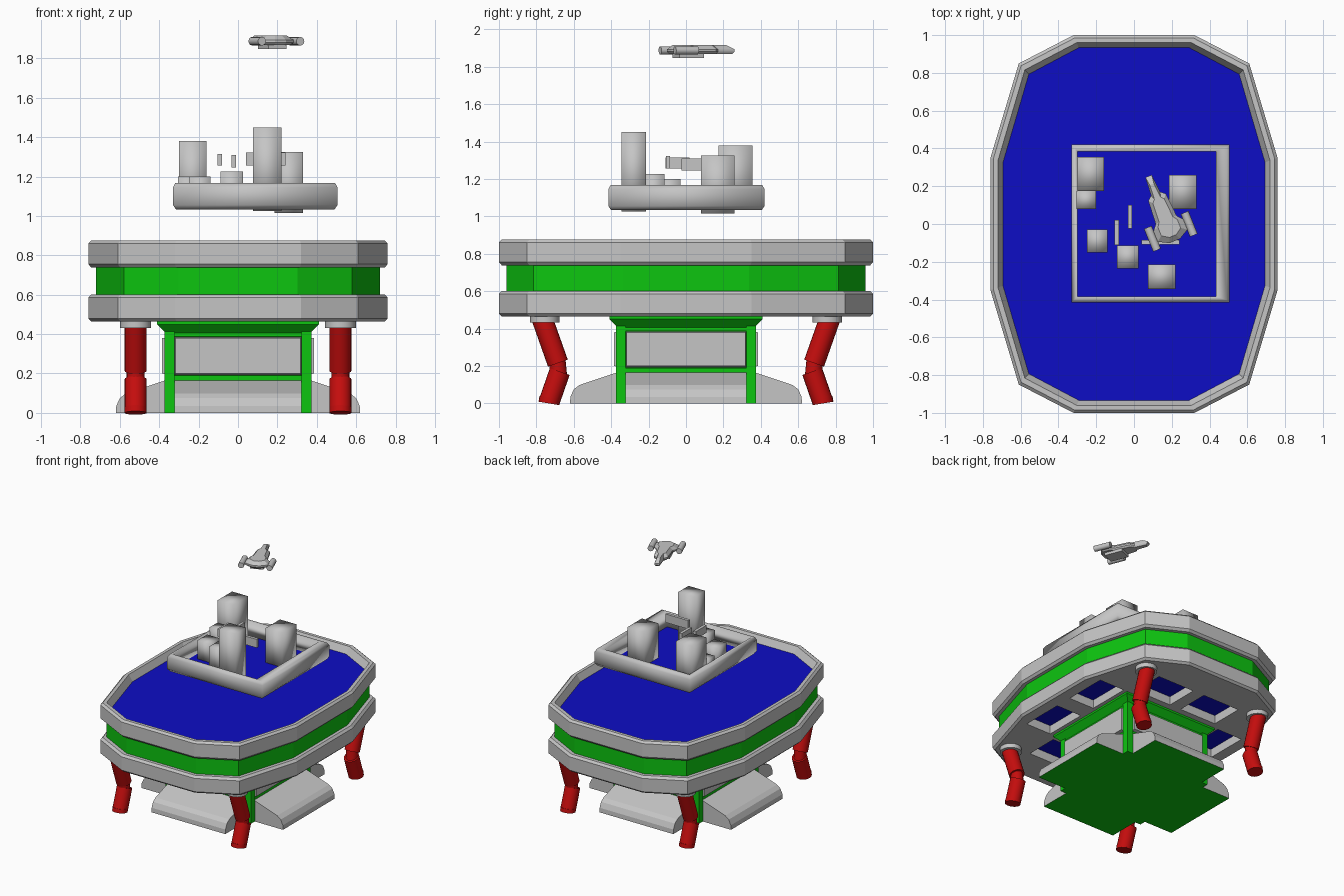
import bpy
import bmesh
from math import radians
from mathutils import Matrix, Vector

cube = bpy.data.objects.get("Cube")
if cube:
    bpy.data.objects.remove(cube, do_unlink=True)


def material(name, colour):
    m = bpy.data.materials.new(name)
    m.use_nodes = True
    m.diffuse_color = (*colour, 1)
    m.node_tree.nodes["Principled BSDF"].inputs["Base Color"].default_value = (*colour, 1)
    return m


GREY = material("light grey", (0.56, 0.56, 0.56))
GREEN = material("green", (0.004, 0.56, 0.005))
BLUE = material("blue", (0.004, 0.004, 0.56))
RED = material("red", (0.56, 0.004, 0.004))


def finish(name, bm, mat, smooth=False):
    bmesh.ops.recalc_face_normals(bm, faces=bm.faces)
    for f in bm.faces:
        f.smooth = smooth
    mesh = bpy.data.meshes.new(name)
    bm.to_mesh(mesh)
    bm.free()
    mesh.materials.append(mat)
    ob = bpy.data.objects.new(name, mesh)
    bpy.context.collection.objects.link(ob)
    return ob


def loft(name, loops, mat, smooth=False, ring=False):
    """Skin a stack of point loops, capped at the ends or closed into a ring."""
    bm = bmesh.new()
    rows = [[bm.verts.new(p) for p in loop] for loop in loops]
    pairs = list(zip(rows, rows[1:]))
    if ring:
        pairs.append((rows[-1], rows[0]))
    else:
        bm.faces.new(rows[0])
        bm.faces.new(rows[-1])
    n = len(rows[0])
    for a, b in pairs:
        for i in range(n):
            j = (i + 1) % n
            bm.faces.new((a[i], a[j], b[j], b[i]))
    return finish(name, bm, mat, smooth)


def rect(x0, x1, y0, y1, z):
    return [(x0, y0, z), (x1, y0, z), (x1, y1, z), (x0, y1, z)]


def box(name, x0, x1, y0, y1, z0, z1, mat, smooth=False):
    return loft(name, [rect(x0, x1, y0, y1, z0), rect(x0, x1, y0, y1, z1)], mat, smooth)


def rod(name, a, b, r, mat, sides=20):
    a, b = Vector(a), Vector(b)
    bm = bmesh.new()
    bmesh.ops.create_cone(bm, cap_ends=True, segments=sides, radius1=r, radius2=r,
                          depth=(b - a).length)
    turn = (b - a).to_track_quat("Z", "Y").to_matrix().to_4x4()
    bm.transform(Matrix.Translation((a + b) / 2) @ turn)
    ob = finish(name, bm, mat)
    for f in ob.data.polygons:
        f.use_smooth = len(f.vertices) == 4
    return ob


def outline(inset, z):
    """Twelve-sided platform outline."""
    sx, sy = (0.76 - inset) / 0.76, 1 - inset
    quarter = [(0.76, 0.35), (0.61, 0.85), (0.32, 1.0)]
    pts = quarter + [(-x, y) for x, y in reversed(quarter)]
    pts += [(-x, -y) for x, y in pts]
    return [(x * sx, y * sy, z) for x, y in pts]


# Platform: lower hull, green band, upper rim and deck
hull = loft("lower_hull", [outline(i, z) for i, z in
            [(0.015, 0.465), (0, 0.48), (0, 0.585), (0.015, 0.602)]], GREY)
loft("hull_band", [outline(0.04, 0.6), outline(0.04, 0.745)], GREEN)
loft("upper_rim", [outline(i, z) for i, z in
     [(0.015, 0.738), (0, 0.755), (0, 0.86), (0.015, 0.875), (0.04, 0.875), (0.07, 0.815)]], GREY)
loft("deck", [outline(0.068, 0.812), outline(0.066, 0.822)], BLUE)

# Recessed blue bays in the underside
cutter_bm = bmesh.new()
for sx in (-1, 1):
    for sy in (-1, 1):
        for cx, cy, wx, wy in [(0.55, 0.24, 0.22, 0.34), (0.21, 0.59, 0.32, 0.26)]:
            x, y = cx * sx, cy * sy
            size = Matrix.Diagonal((wx, wy, 0.16, 1))
            bmesh.ops.create_cube(cutter_bm, size=1, matrix=Matrix.Translation((x, y, 0.46)) @ size)
            box("bay_panel", x - wx / 2, x + wx / 2, y - wy / 2, y + wy / 2, 0.532, 0.541, BLUE)
cutter = finish("bay_cutter", cutter_bm, GREY)
cutter.hide_render = True
cutter.hide_viewport = True
cutter.display_type = "WIRE"
cut = hull.modifiers.new("bays", "BOOLEAN")
cut.operation = "DIFFERENCE"
cut.solver = "EXACT"
cut.object = cutter

# Bent legs with a cap, two segments and a knee
for sx in (-1, 1):
    for sy in (-1, 1):
        def at(y, z):
            return (0.52 * sx, y * sy, z)
        rod("leg_cap", at(0.755, 0.432), at(0.755, 0.47), 0.078, GREY)
        rod("upper_leg", at(0.768, 0.45), at(0.685, 0.215), 0.056, RED)
        rod("knee", at(0.69, 0.24), at(0.68, 0.14), 0.045, RED)
        rod("lower_leg", at(0.675, 0.17), at(0.73, 0.012), 0.056, RED)
        rod("foot", at(0.728, 0.03), at(0.733, 0.0), 0.056, RED)

# Pedestal: core, corner posts, rails and flared head
box("pedestal_core", -0.345, 0.345, -0.345, 0.345, 0, 0.46, GREEN)
for sx in (-1, 1):
    for sy in (-1, 1):
        x, y = 0.348 * sx, 0.348 * sy
        box("corner_post", x - 0.025, x + 0.025, y - 0.025, y + 0.025, 0, 0.42, GREEN)
for z in (0.165, 0.388):
    box("pedestal_rail", -0.365, 0.365, -0.365, 0.365, z, z + 0.025, GREEN)
loft("pedestal_head", [rect(-r, r, -r, r, z) for r, z in
     [(0.365, 0.405), (0.41, 0.45), (0.41, 0.467)]], GREEN)

# Wall panel and sloping ramp on each of the four sides
ramp_profile = [(0.33, 0), (0.62, 0), (0.618, 0.035), (0.6, 0.075), (0.57, 0.098), (0.37, 0.165),
                (0.33, 0.165)]
for k in range(4):
    turn = Matrix.Rotation(radians(90 * k), 4, "Z")
    panel = loft("wall_panel", [[(0.34, -0.322, 0.192), (0.34, 0.322, 0.192),
                                 (0.34, 0.322, 0.386), (0.34, -0.322, 0.386)],
                                [(0.385, -0.318, 0.2), (0.385, 0.318, 0.2),
                                 (0.385, 0.318, 0.38), (0.385, -0.318, 0.38)]], GREY)
    ramp = loft("ramp", [[(x, y, z) for x, z in ramp_profile] for y in (-0.323, 0.323)], GREY)
    ramp.data.materials.append(GREEN)
    for f in ramp.data.polygons:
        if f.normal.z < -0.9:
            f.material_index = 1
    for ob in (panel, ramp):
        ob.data.transform(turn)


# Raised courtyard wall with floor
def court(i, z):
    return rect(-0.33 + i, 0.505 - i, -0.415 + i, 0.42 - i, z)


inner = (-0.3, 0.435, -0.385, 0.385)
loft("courtyard_wall", [court(0.015, 1.033), court(0, 1.055), court(0, 1.145), court(0.012, 1.167),
                        rect(*inner, 1.167), rect(*inner, 1.033)], GREY, smooth=True, ring=True)
box("courtyard_floor", -0.31, 0.445, -0.395, 0.395, 1.045, 1.053, BLUE)

# Buildings: x range, y range, bottom, top
for b in [(-0.3, -0.16, 0.175, 0.355, 1.04, 1.38),
          (-0.305, -0.2, 0.08, 0.175, 1.04, 1.2),
          (-0.25, -0.14, -0.15, -0.03, 1.04, 1.2),
          (-0.09, 0.025, -0.235, -0.115, 1.04, 1.225),
          (0.075, 0.22, -0.345, -0.215, 1.025, 1.45),
          (0.185, 0.33, 0.08, 0.26, 1.015, 1.325)]:
    box("building", *b, GREY, smooth=True)

# Thin hovering plates between the buildings
for b in [(-0.103, -0.08, -0.11, 0.02, 1.255, 1.315),
          (-0.033, -0.01, -0.025, 0.1, 1.245, 1.31),
          (0.04, 0.24, -0.108, -0.085, 1.255, 1.322)]:
    box("hover_plate", *b, GREY)

# Small flying craft, built nose-forward then turned into place
half = [(0.018, 0.23), (0.026, 0.13), (0.05, 0.11), (0.06, -0.02), (0.085, -0.05), (0.085, -0.11),
        (0.03, -0.14)]
plan = half + [(-x, y) for x, y in reversed(half)]
craft = [loft("craft_body", [[(x * s, y * t, z) for x, y in plan] for s, t, z in
              [(0.8, 0.94, 1.868), (1, 1, 1.88), (1, 1, 1.893), (0.65, 0.8, 1.916)]], GREY),
         box("craft_belly", -0.05, 0.05, -0.1, 0.04, 1.847, 1.87, GREY)]
for s in (-1, 1):
    craft.append(rod("craft_engine", (0.105 * s, -0.15, 1.887), (0.105 * s, -0.02, 1.887),
                     0.022, GREY, 12))
place = Matrix.Translation((0.163, 0.04, 0)) @ Matrix.Rotation(radians(22), 4, "Z")
for ob in craft:
    ob.data.transform(place)
